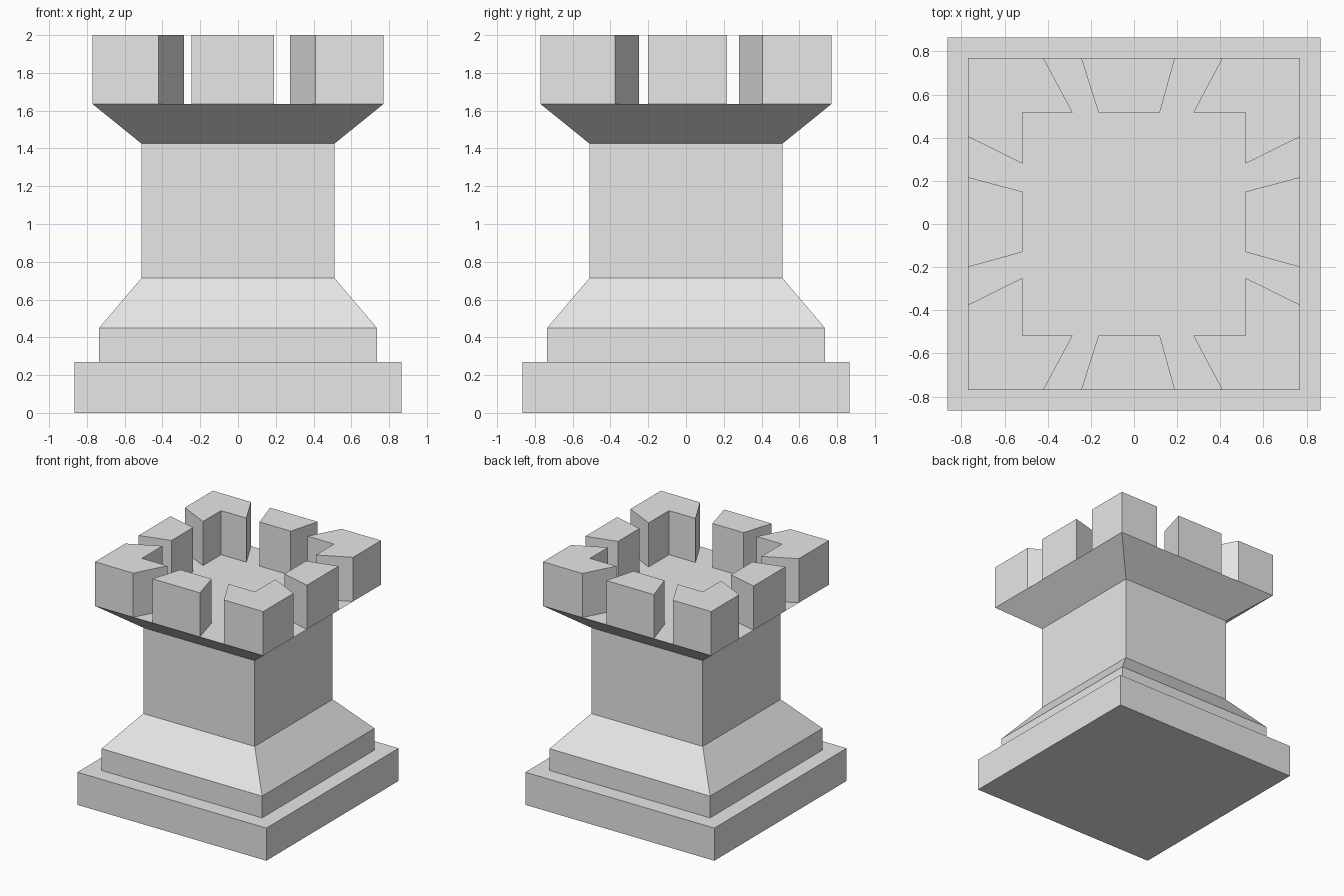
import bpy
import bmesh

cube = bpy.data.objects.get("Cube")
if cube:
    bpy.data.objects.remove(cube, do_unlink=True)

stone = bpy.data.materials.new("pale_grey_stone")
stone.use_nodes = True
colour = (0.8, 0.8, 0.8, 1)
stone.diffuse_color = colour
stone.node_tree.nodes["Principled BSDF"].inputs["Base Color"].default_value = colour


def add_object(name, bm):
    bmesh.ops.recalc_face_normals(bm, faces=bm.faces)
    mesh = bpy.data.meshes.new(name)
    bm.to_mesh(mesh)
    bm.free()
    mesh.materials.append(stone)
    obj = bpy.data.objects.new(name, mesh)
    bpy.context.collection.objects.link(obj)


def loft(name, rings):
    """Skin a stack of outlines, given as (points, height), and cap both ends."""
    bm = bmesh.new()
    loops = [[bm.verts.new((x, y, z)) for x, y in pts] for pts, z in rings]
    n = len(loops[0])
    for low, high in zip(loops, loops[1:]):
        for i in range(n):
            j = (i + 1) % n
            bm.faces.new((low[i], low[j], high[j], high[i]))
    bm.faces.new(loops[0][::-1])
    bm.faces.new(loops[-1])
    add_object(name, bm)


def square(r):
    return [(-r, -r), (r, -r), (r, r), (-r, r)]


OUT, INN = 0.77, 0.517      # outer and inner faces of the parapet
FLOOR, TOP = 1.635, 2.0

# Body: plinth, step, sloped foot, shaft and flared head
profile = [(0.865, 0), (0.865, 0.27), (0.735, 0.27), (0.735, 0.45),
           (0.51, 0.715), (0.51, 1.425), (OUT, FLOOR)]
loft("tower_body", [(square(r), z) for r, z in profile])


def merlon(name, pts):
    loft(name, [(pts, FLOOR), (pts, TOP)])


# Parapet cuts along each axis: (outer, inner) positions
x_corner = {-1: (-0.42, -0.285), 1: (0.41, 0.275)}
y_corner = {-1: (-0.375, -0.25), 1: (0.405, 0.28)}
x_middle = [(-0.245, -0.165), (0.19, 0.12)]
y_middle = [(-0.2, -0.13), (0.217, 0.15)]
x_names = {-1: "right", 1: "left"}
y_names = {-1: "front", 1: "back"}

# L-shaped corner merlons
for sx in (-1, 1):
    for sy in (-1, 1):
        xo, xi = x_corner[sx]
        yo, yi = y_corner[sy]
        merlon(f"{y_names[sy]}_{x_names[sx]}_corner_merlon",
               [(sx * OUT, sy * OUT), (xo, sy * OUT), (xi, sy * INN),
                (sx * INN, sy * INN), (sx * INN, yi), (sx * OUT, yo)])

# Wedge-shaped middle merlons
for s in (-1, 1):
    (ao, ai), (bo, bi) = x_middle
    merlon(f"{y_names[s]}_middle_merlon",
           [(ao, s * OUT), (bo, s * OUT), (bi, s * INN), (ai, s * INN)])
    (ao, ai), (bo, bi) = y_middle
    merlon(f"{x_names[s]}_middle_merlon",
           [(s * OUT, ao), (s * OUT, bo), (s * INN, bi), (s * INN, ai)])
